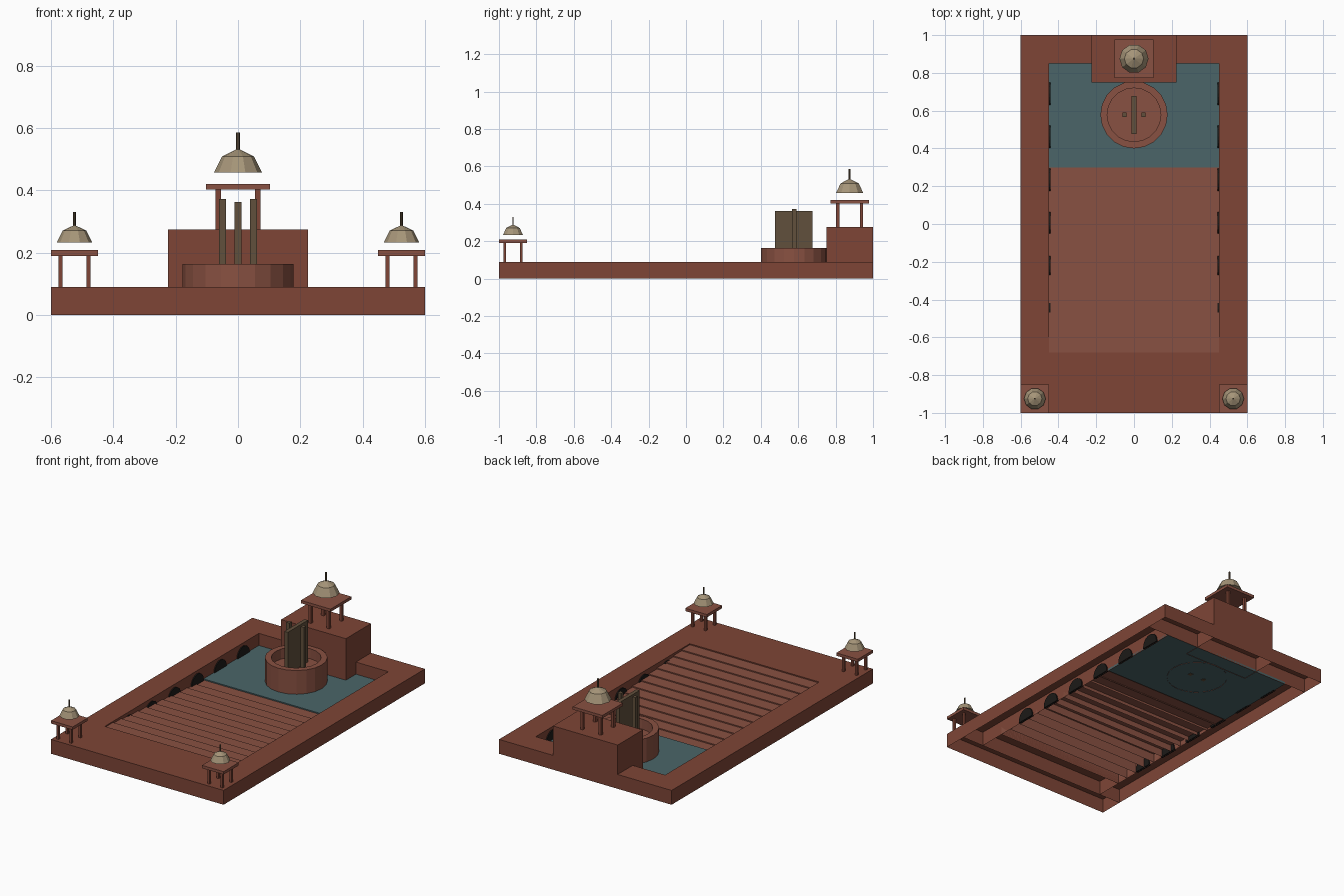
import bpy, bmesh, math

if "Cube" in bpy.data.objects:
    bpy.data.objects.remove(bpy.data.objects["Cube"])


def material(name, rgb):
    m = bpy.data.materials.new(name)
    m.diffuse_color = (*rgb, 1)
    m.use_nodes = True
    m.node_tree.nodes["Principled BSDF"].inputs["Base Color"].default_value = m.diffuse_color
    return m


RED = material("red_stone", (0.21, 0.06, 0.037))
PALE = material("pale_red_stone", (0.25, 0.082, 0.054))
WATER = material("water", (0.07, 0.13, 0.14))
DOME = material("dome_stone", (0.38, 0.3, 0.19))
WOOD = material("wood", (0.12, 0.08, 0.045))
DARK = material("niche_shadow", (0.012, 0.01, 0.009))


def finish(name, bm, mat):
    bmesh.ops.recalc_face_normals(bm, faces=bm.faces)
    me = bpy.data.meshes.new(name)
    bm.to_mesh(me)
    bm.free()
    me.materials.append(mat)
    ob = bpy.data.objects.new(name, me)
    bpy.context.collection.objects.link(ob)
    return ob


def box(name, x, y, z, mat, open_bottom=False):
    """Box from (min, max) ranges."""
    bm = bmesh.new()
    bmesh.ops.create_cube(bm, size=1)
    for v in bm.verts:
        v.co = [r[0] + (c + 0.5) * (r[1] - r[0]) for c, r in zip(v.co, (x, y, z))]
    bmesh.ops.recalc_face_normals(bm, faces=bm.faces)
    if open_bottom:
        low = [f for f in bm.faces if f.normal.z < -0.5]
        bmesh.ops.delete(bm, geom=low, context='FACES_ONLY')
    return finish(name, bm, mat)


def lathe(name, cx, cy, profile, sides, mat):
    """Revolve (radius, z) points; radius 0 closes the surface."""
    bm = bmesh.new()
    rings = []
    for r, z in profile:
        n = sides if r > 0 else 1
        rings.append([bm.verts.new((cx + r * math.cos(math.tau * i / sides),
                                    cy + r * math.sin(math.tau * i / sides), z)) for i in range(n)])
    for a, b in zip(rings, rings[1:]):
        for i in range(sides):
            j = (i + 1) % sides
            quad = [a[i % len(a)], a[j % len(a)], b[j % len(b)], b[i % len(b)]]
            bm.faces.new(list(dict.fromkeys(quad)))
    return finish(name, bm, mat)


def arch(name, x0, x1, cy, r, spring):
    """Round-headed niche panel extruded along x."""
    pts = [(cy - r, 0.001), (cy + r, 0.001)]
    pts += [(cy + r * math.cos(math.pi * i / 10), spring + r * math.sin(math.pi * i / 10)) for i in range(11)]
    bm = bmesh.new()
    face = bm.faces.new([bm.verts.new((x0, y, z)) for y, z in pts])
    ext = bmesh.ops.extrude_face_region(bm, geom=[face])["geom"]
    bmesh.ops.translate(bm, vec=(x1 - x0, 0, 0), verts=[e for e in ext if isinstance(e, bmesh.types.BMVert)])
    return finish(name, bm, DARK)


def pavilion(name, cx, cy, base, slab, half, leg, thick, dome_r, dome_z, top):
    """Four posts, roof slab, faceted dome and finial."""
    t = thick / 2
    for sx in (-1, 1):
        for sy in (-1, 1):
            px, py = cx + sx * leg, cy + sy * leg
            box(name + "_post", (px - t, px + t), (py - t, py + t), (base, slab), RED)
    box(name + "_roof_slab", (cx - half, cx + half), (cy - half, cy + half), (slab, slab + 0.018), PALE)
    d = dome_r
    lathe(name + "_dome", cx, cy, [(0, dome_z), (d, dome_z), (d * 0.66, dome_z + d * 0.68),
                                   (0, dome_z + d)], 10, DOME)
    f = d * 0.08
    lathe(name + "_finial", cx, cy, [(f, dome_z + d * 0.9), (f, top), (0, top)], 6, WOOD)


# Perimeter walls, hollow underneath
H = 0.09
box("front_wall", (-0.6, 0.6), (-1, -0.85), (0, H), RED, True)
box("back_wall", (-0.6, 0.6), (0.85, 1), (0, H), RED, True)
for s, side in ((-1, "left"), (1, "right")):
    xs = sorted((s * 0.45, s * 0.6))
    box(side + "_wall", xs, (-0.85, 0.85), (0, H), RED, True)
    # Row of arched niches on the inner wall face
    for i in range(6):
        arch(side + "_niche", s * 0.443, s * 0.458, 0.69 - 0.228 * i, 0.06, 0.012)

# Landing and descending steps
box("landing", (-0.45, 0.45), (-0.85, -0.68), (0, H), RED, True)
N = 12
D = 0.98 / N
for i in range(N):
    y = 0.3 - D * (i + 1)
    box("step", (-0.45, 0.45), (y, y + D), (0, H * (i + 1) / (N + 1)), PALE, True)

# Pool
box("water", (-0.45, 0.45), (0.3, 0.85), (0.002, 0.014), WATER)

# Round well with sunken floor, posts and central board
lathe("well_ring", 0, 0.578, [(0.178, 0), (0.178, 0.163), (0.142, 0.163), (0.142, 0.1), (0, 0.1)], 20, PALE)
for s in (-1, 1):
    box("well_post", (s * 0.05 - 0.011, s * 0.05 + 0.011), (0.566, 0.59), (0, 0.372), WOOD)
box("well_board", (-0.012, 0.012), (0.477, 0.677), (0.1, 0.362), WOOD)

# Rear block and pavilions
box("rear_block", (-0.225, 0.225), (0.75, 1), (0, 0.275), RED, True)
pavilion("rear_pavilion", 0, 0.875, 0.275, 0.402, 0.103, 0.063, 0.018, 0.077, 0.457, 0.585)
for s, side in ((-1, "left"), (1, "right")):
    pavilion(side + "_pavilion", s * 0.525, -0.925, H, 0.19, 0.075, 0.045, 0.014, 0.057, 0.232, 0.33)
